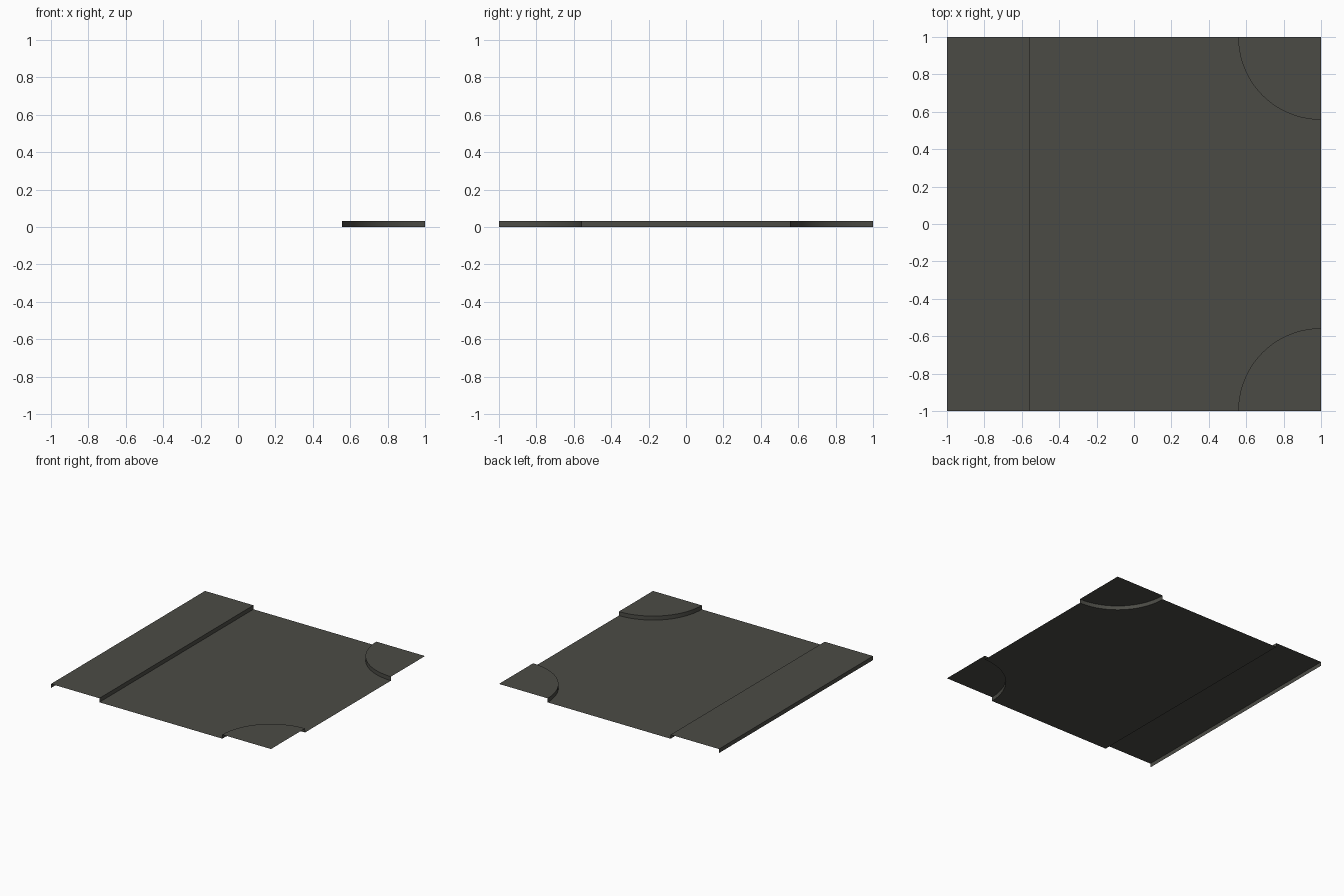
import bpy, bmesh, math

if "Cube" in bpy.data.objects:
    bpy.data.objects.remove(bpy.data.objects["Cube"])

H = 0.033        # kerb height
R = 0.443        # corner pavement radius
STRIP_X = -0.56  # inner edge of the straight pavement
SEGS = 20

grey = bpy.data.materials.new("dark warm grey")
grey.diffuse_color = (0.071, 0.071, 0.060, 1)
grey.use_nodes = True
grey.node_tree.nodes["Principled BSDF"].inputs["Base Color"].default_value = grey.diffuse_color


def arc(sy):
    """Quarter arc round the corner (1, sy), from the x = 1 edge to the y = sy edge."""
    pts = []
    for i in range(SEGS + 1):
        a = math.pi / 2 * i / SEGS
        pts.append((1 - R * math.sin(a), sy * (1 - R * math.cos(a))))
    return pts


def sheet(name, outline, z, walls=()):
    """Flat open sheet at height z; the listed outline edges drop to the ground."""
    bm = bmesh.new()
    top = [bm.verts.new((x, y, z)) for x, y in outline]
    face = bm.faces.new(top)
    face.normal_update()
    if face.normal.z < 0:
        face.normal_flip()
    low = {}
    for i in walls:
        j = (i + 1) % len(top)
        for k in (i, j):
            if k not in low:
                low[k] = bm.verts.new((*outline[k], 0))
        wall = bm.faces.new((top[i], low[i], low[j], top[j]))
        wall.smooth = True
        bm.edges.get((top[i], top[j])).smooth = False
    # make each wall face away from the pavement it carries
    cx = sum(p[0] for p in outline) / len(outline)
    cy = sum(p[1] for p in outline) / len(outline)
    if name.startswith("corner"):
        cx, cy = outline[-1]
    bm.normal_update()
    for f in bm.faces:
        if f is not face:
            c = f.calc_center_median()
            if f.normal.x * (c.x - cx) + f.normal.y * (c.y - cy) < 0:
                f.normal_flip()
    mesh = bpy.data.meshes.new(name)
    bm.to_mesh(mesh)
    bm.free()
    mesh.materials.append(grey)
    obj = bpy.data.objects.new(name, mesh)
    bpy.context.collection.objects.link(obj)
    return obj


# road surface with the two corners cut away
road = [(STRIP_X, -1)] + arc(-1)[::-1] + arc(1) + [(STRIP_X, 1)]
sheet("road_surface", road, 0)

# straight raised pavement, open ends and underside
sheet("side_pavement", [(-1, -1), (STRIP_X, -1), (STRIP_X, 1), (-1, 1)], H, walls=(1, 3))

# rounded raised corner pavements, walled only along the curve
for label, sy in (("front", -1), ("back", 1)):
    sheet("corner_pavement_" + label, arc(sy) + [(1, sy)], H, walls=range(SEGS))
